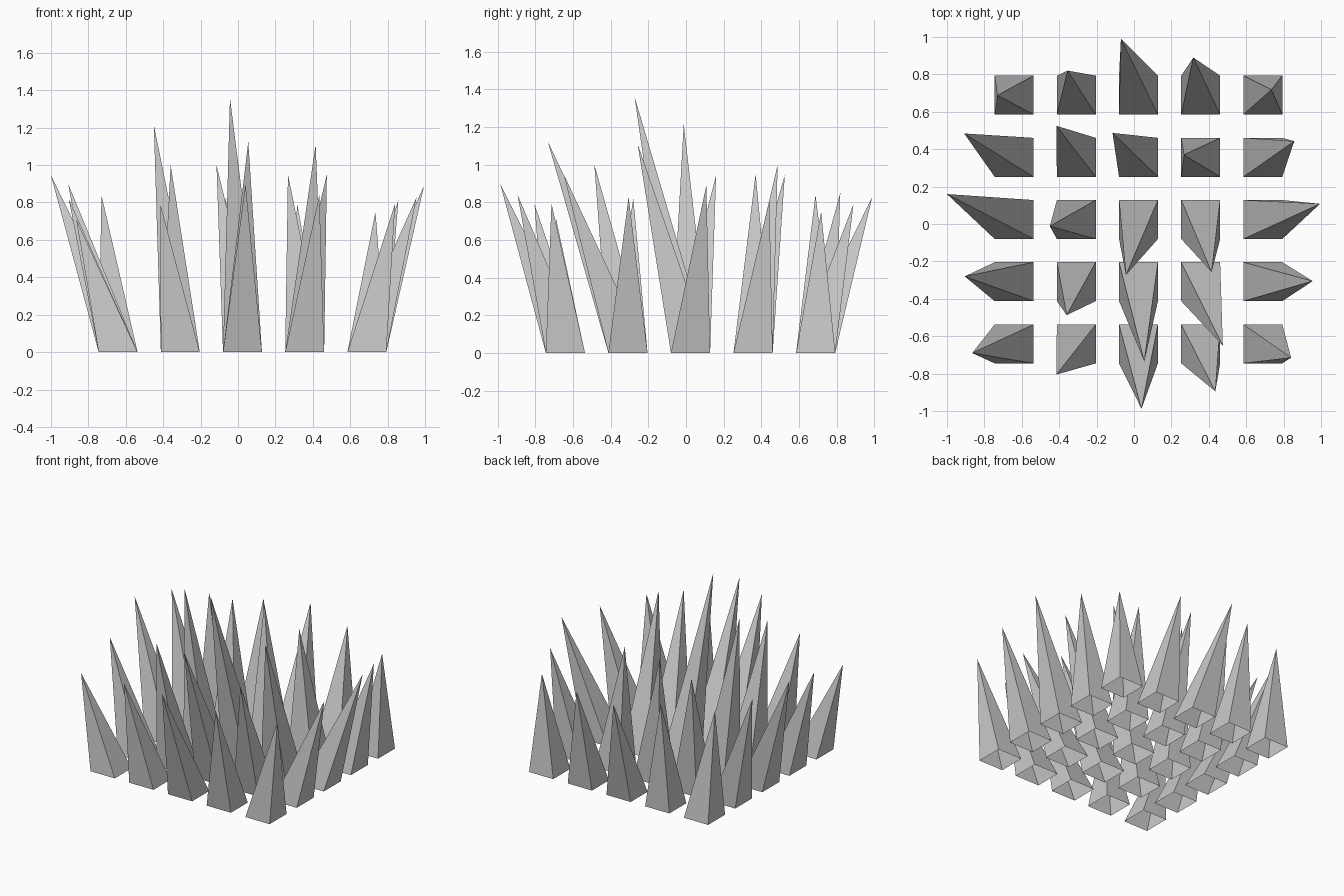
import bpy

SIZE = 0.208          # base width of every spike
PITCH = 0.3325        # spacing of the grid
START = -0.745        # low corner of the first cell

# Tip position of each spike, rows front to back, left to right
TIPS = [
    [(-0.865, -0.69, 0.71), (-0.415, -0.805, 0.79), (0.04, -0.988, 0.90), (0.435, -0.895, 0.84), (0.84, -0.715, 0.795)],
    [(-0.905, -0.28, 0.82), (-0.36, -0.487, 1.0), (0.055, -0.735, 1.125), (0.475, -0.65, 0.95), (0.955, -0.305, 0.83)],
    [(-1.0, 0.16, 0.945), (-0.45, -0.012, 1.215), (-0.043, -0.273, 1.36), (0.415, -0.257, 1.11), (0.995, 0.108, 0.89)],
    [(-0.908, 0.484, 0.90), (-0.415, 0.525, 0.945), (-0.115, 0.487, 1.0), (0.267, 0.37, 0.95), (0.857, 0.443, 0.81)],
    [(-0.73, 0.688, 0.84), (-0.355, 0.82, 0.85), (-0.07, 0.99, 0.83), (0.317, 0.89, 0.79), (0.735, 0.718, 0.75)],
]


def spike(name, x, y, tip):
    """Leaning four-sided pyramid, open underneath."""
    verts = [(x, y, 0), (x + SIZE, y, 0), (x + SIZE, y + SIZE, 0), (x, y + SIZE, 0), tip]
    faces = [(i, (i + 1) % 4, 4) for i in range(4)]
    mesh = bpy.data.meshes.new(name)
    mesh.from_pydata(verts, [], faces)
    mesh.update()
    bpy.context.collection.objects.link(bpy.data.objects.new(name, mesh))


# Grid of spikes
for r, row in enumerate(TIPS):
    for c, tip in enumerate(row):
        spike(f"spike_row{r + 1}_column{c + 1}", START + c * PITCH, START + r * PITCH, tip)
